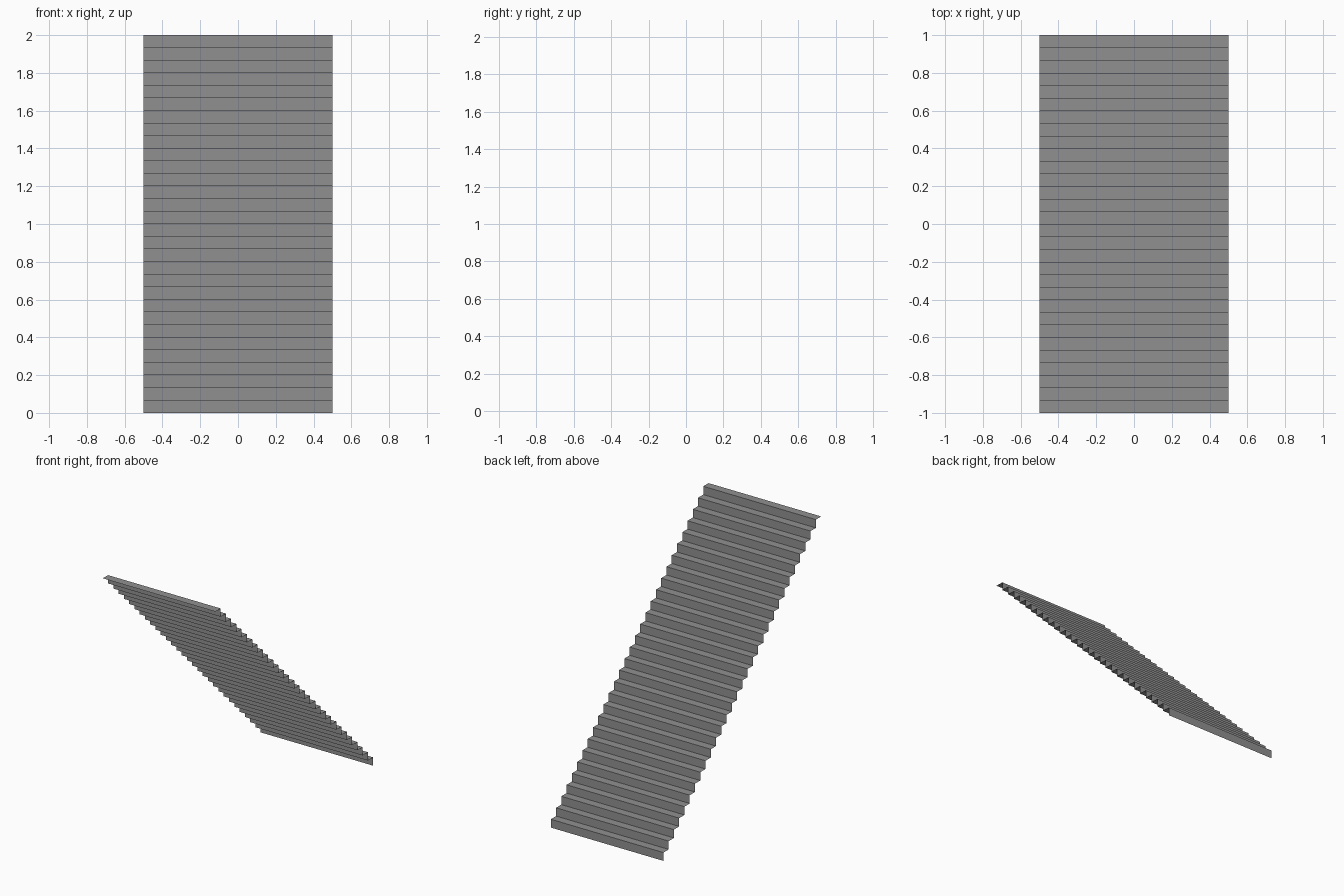
import bpy, bmesh

if "Cube" in bpy.data.objects:
    bpy.data.objects.remove(bpy.data.objects["Cube"])

STEPS = 30
LENGTH = HEIGHT = 2.0
HALF_WIDTH = 0.5
run, rise = LENGTH / STEPS, HEIGHT / STEPS

# Stepped profile: starts low at the back and climbs towards the front
profile = [(LENGTH / 2, 0.0)]
for i in range(STEPS):
    y = LENGTH / 2 - i * run
    z = (i + 1) * rise
    profile += [(y, z), (y - run, z)]      # riser top, tread end

# Sheet of treads and risers across the width
bm = bmesh.new()
left = [bm.verts.new((-HALF_WIDTH, y, z)) for y, z in profile]
right = [bm.verts.new((HALF_WIDTH, y, z)) for y, z in profile]
for i in range(len(profile) - 1):
    bm.faces.new((right[i], left[i], left[i + 1], right[i + 1]))
bm.normal_update()
if bm.faces[:][1].normal.z < 0:            # treads face up
    bmesh.ops.reverse_faces(bm, faces=bm.faces[:])

mesh = bpy.data.meshes.new("stair_flight")
bm.to_mesh(mesh)
bm.free()

# Plain grey
grey = bpy.data.materials.new("stone grey")
grey.diffuse_color = (0.28, 0.28, 0.285, 1.0)
grey.use_nodes = True
grey.node_tree.nodes["Principled BSDF"].inputs["Base Color"].default_value = grey.diffuse_color
mesh.materials.append(grey)

stairs = bpy.data.objects.new("stair_flight", mesh)
bpy.context.collection.objects.link(stairs)
